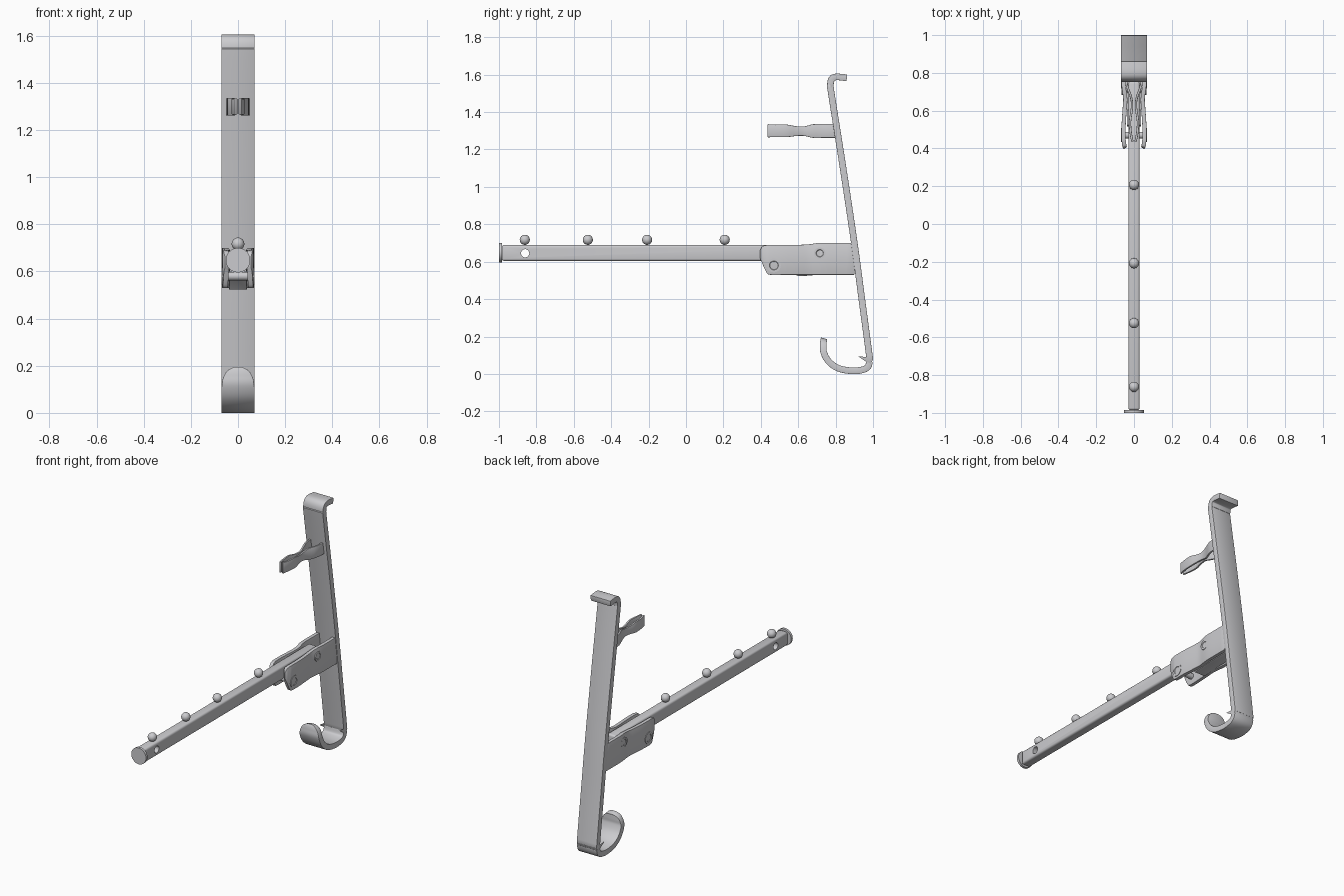
import bpy, bmesh, math
from mathutils import Vector, Matrix

cube = bpy.data.objects.get("Cube")
if cube:
    bpy.data.objects.remove(cube)

steel = bpy.data.materials.new("grey_steel")
steel.use_nodes = True
steel.diffuse_color = (0.6, 0.6, 0.62, 1)
steel.node_tree.nodes["Principled BSDF"].inputs["Base Color"].default_value = (0.6, 0.6, 0.62, 1)


def add_object(name, bm):
    bmesh.ops.recalc_face_normals(bm, faces=bm.faces)
    mesh = bpy.data.meshes.new(name)
    bm.to_mesh(mesh)
    bm.free()
    obj = bpy.data.objects.new(name, mesh)
    bpy.context.collection.objects.link(obj)
    obj.data.materials.append(steel)
    return obj


def finish(obj):
    """Bake modifiers, then smooth the soft edges."""
    bpy.ops.object.select_all(action='DESELECT')
    obj.select_set(True)
    bpy.context.view_layer.objects.active = obj
    bpy.ops.object.convert(target='MESH')
    bpy.ops.object.shade_smooth_by_angle(angle=math.radians(35))


def smooth_path(points, steps=5):
    """Catmull-Rom interpolation of tuples of any length."""
    pts = [points[0]] + list(points) + [points[-1]]
    out = []
    for a, b, c, d in zip(pts, pts[1:], pts[2:], pts[3:]):
        for i in range(steps):
            t = i / steps
            out.append([0.5 * (2 * q + (r - p) * t + (2 * p - 5 * q + 4 * r - s) * t * t
                        + (3 * q - p - 3 * r + s) * t ** 3) for p, q, r, s in zip(a, b, c, d)])
    return out + [list(points[-1])]


def ribbon(name, rows, thickness, bevel=0.004):
    """Sheet-metal strip through pairs of edge points."""
    bm = bmesh.new()
    verts = [[bm.verts.new(p) for p in row] for row in rows]
    for a, b in zip(verts, verts[1:]):
        bm.faces.new((a[0], a[1], b[1], b[0]))
    obj = add_object(name, bm)
    solid = obj.modifiers.new("Thickness", 'SOLIDIFY')
    solid.thickness = thickness
    solid.offset = 0
    edge = obj.modifiers.new("Edges", 'BEVEL')
    edge.width = bevel
    edge.segments = 2
    edge.limit_method = 'ANGLE'
    edge.angle_limit = math.radians(50)
    finish(obj)
    return obj


def cylinder(name, centre, radius, depth, axis, dish=0.0):
    bm = bmesh.new()
    turn = Vector((0, 0, 1)).rotation_difference(Vector(axis)).to_matrix().to_4x4()
    bmesh.ops.create_cone(bm, cap_ends=True, segments=32, radius1=radius, radius2=radius, depth=depth,
                          matrix=Matrix.Translation(centre) @ turn)
    if dish:
        caps = [f for f in bm.faces if len(f.verts) > 4]
        bmesh.ops.inset_individual(bm, faces=caps, thickness=radius * 0.35)
        bmesh.ops.inset_individual(bm, faces=caps, thickness=radius * 0.1, depth=-dish)
    obj = add_object(name, bm)
    finish(obj)
    return obj


# Long strap with a lip on top and a rounded hook below: half width, y, z
strap = [(.07, .86, 1.583), (.07, .805, 1.588), (.07, .78, 1.578), (.07, .772, 1.545),
         (.07, .777, 1.5), (.07, .84, 1.1), (.07, .90, .7), (.07, .94, .4), (.07, .98, .1),
         (.07, .982, .07), (.07, .97, .035), (.07, .935, .02), (.07, .88, .017),
         (.07, .81, .032), (.07, .76, .07), (.069, .735, .12), (.06, .734, .155),
         (.043, .736, .178), (.015, .739, .19)]
ribbon("hook_strap", [((-w, y, z), (w, y, z)) for w, y, z in smooth_path(strap)], 0.035)

# Horizontal square arm with a cross hole near its front
bm = bmesh.new()
bmesh.ops.create_cube(bm, size=1, matrix=Matrix.Translation((0, -.115, .647))
                      @ Matrix.Diagonal((.06, 1.74, .086, 1)))
arm = add_object("arm", bm)
round_off = arm.modifiers.new("Edges", 'BEVEL')
round_off.width = 0.012
round_off.segments = 3
cutter = cylinder("hole_cutter", (0, -.86, .645), .022, .3, (1, 0, 0))
cutter.hide_render = True
hole = arm.modifiers.new("Hole", 'BOOLEAN')
hole.operation = 'DIFFERENCE'
hole.object = cutter
finish(arm)
bpy.data.objects.remove(cutter)

# Round end cap
cylinder("end_cap", (0, -.992, .648), .052, .016, (0, 1, 0))

# Stop balls along the top
for i, y in enumerate((-.862, -.525, -.208, .207)):
    bm = bmesh.new()
    bmesh.ops.create_uvsphere(bm, u_segments=24, v_segments=16, radius=.027,
                              matrix=Matrix.Translation((0, y, .717)))
    finish(add_object(f"stop_ball_{i + 1}", bm))

# Bracket cheeks and clip leaves: x, y, low z, high z
cheek = [(.046, .402, .62, .66), (.05, .41, .59, .682), (.053, .43, .545, .688),
         (.055, .45, .53, .69), (.055, .52, .53, .69), (.05, .6, .53, .69),
         (.046, .66, .53, .693), (.052, .71, .53, .7), (.056, .76, .53, .7), (.056, .9, .53, .7)]
leaf = [(.008, .436, 1.265, 1.335), (.017, .48, 1.266, 1.333), (.021, .54, 1.266, 1.333),
        (.014, .59, 1.272, 1.324), (.01, .635, 1.272, 1.324), (.018, .68, 1.262, 1.335),
        (.038, .735, 1.262, 1.336), (.043, .80, 1.262, 1.336)]
for side, label in ((1, "left"), (-1, "right")):
    for name, rows, thick in (("bracket_cheek", cheek, .022), ("clip_leaf", leaf, .012)):
        ribbon(f"{label}_{name}", [((side * x, y, lo), (side * x, y, hi))
                                   for x, y, lo, hi in smooth_path(rows, 3)], thick, .003)
    # Rivet heads
    cylinder(f"{label}_front_rivet", (side * .058, .47, .58), .037, .022, (side, 0, 0), .005)
    cylinder(f"{label}_rear_rivet", (side * .058, .715, .645), .031, .018, (side, 0, 0), .003)

# Pins through the bracket
cylinder("front_pin", (0, .47, .58), .018, .11, (1, 0, 0))
cylinder("rear_pin", (0, .715, .645), .018, .11, (1, 0, 0))

# Bent latch plate under the arm
latch = [(.52, .596), (.56, .57), (.6, .53), (.65, .533), (.72, .54), (.9, .54)]
ribbon("latch_plate", [((-.038, y, z), (.038, y, z)) for y, z in latch], .016, .003)
